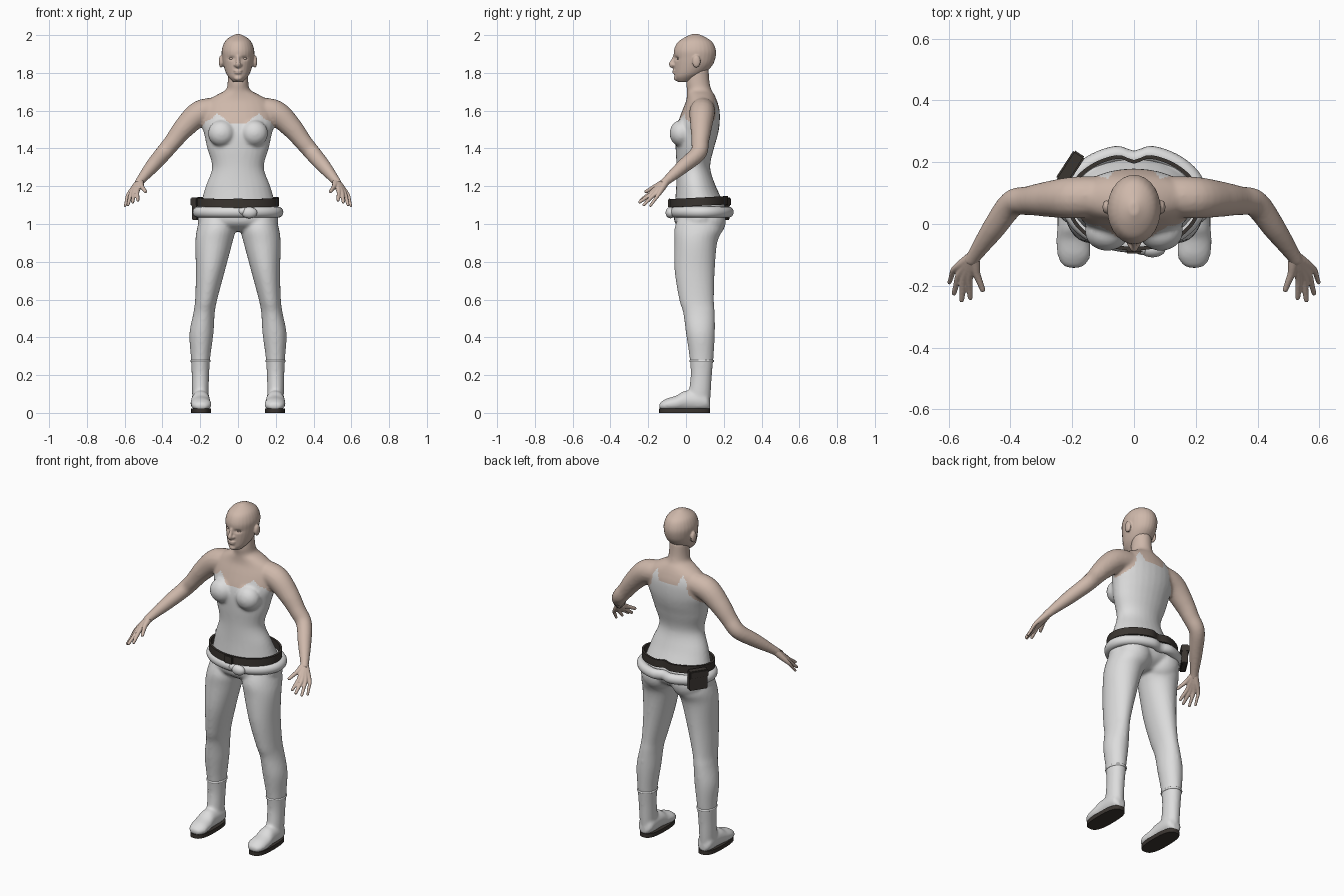
import bpy, bmesh, math
from mathutils import Vector, Matrix

if "Cube" in bpy.data.objects:
    bpy.data.objects.remove(bpy.data.objects["Cube"])


def material(name, rgb):
    m = bpy.data.materials.new(name)
    m.diffuse_color = (*rgb, 1)
    m.use_nodes = True
    m.node_tree.nodes["Principled BSDF"].inputs["Base Color"].default_value = m.diffuse_color
    return m


SKIN = material("skin", (0.62, 0.48, 0.405))
WHITE = material("white_cloth", (0.72, 0.72, 0.72))
DARK = material("dark_leather", (0.042, 0.035, 0.03))


def spline(rows, n=5):
    """Smooth interpolation through rows of numbers."""
    out = []
    for i in range(len(rows) - 1):
        a, b, c, d = (rows[max(i - 1, 0)], rows[i], rows[i + 1], rows[min(i + 2, len(rows) - 1)])
        for k in range(n):
            t = k / n
            out.append([0.5 * (2 * q + (r - p) * t + (2 * p - 5 * q + 4 * r - s) * t * t
                               + (3 * q - p - 3 * r + s) * t ** 3) for p, q, r, s in zip(a, b, c, d)])
    return out + [list(rows[-1])]


def skin_rings(bm, rings, closed=False):
    loops = [[bm.verts.new(p) for p in ring] for ring in rings]
    n = len(loops[0])
    for i in range(len(loops) if closed else len(loops) - 1):
        a, b = loops[i], loops[(i + 1) % len(loops)]
        for j in range(n):
            bm.faces.new((a[j], a[(j + 1) % n], b[(j + 1) % n], b[j]))
    if not closed:
        bm.faces.new(loops[0])
        bm.faces.new(loops[-1])


def circle(n=28):
    return [(math.cos(2 * math.pi * i / n), math.sin(2 * math.pi * i / n)) for i in range(n)]


def stack(bm, rows, s=1, axis="z"):
    """Ovals given as (height, x0, x1, w0, w1) stacked along z or y."""
    rings = []
    for h, x0, x1, w0, w1 in spline(rows):
        ring = []
        for c, d in circle():
            x, w = s * ((x0 + x1) / 2 + (x1 - x0) / 2 * c), (w0 + w1) / 2 + (w1 - w0) / 2 * d
            ring.append((x, w, h) if axis == "z" else (x, h, w))
        rings.append(ring)
    skin_rings(bm, rings)


def tube(bm, rows, s=1, n=5):
    """Round limb through (x, y, z, radius) rows."""
    pts = spline(rows, n)
    rings = []
    for i, p in enumerate(pts):
        t = Vector(pts[min(i + 1, len(pts) - 1)][:3]) - Vector(pts[max(i - 1, 0)][:3])
        u = t.cross(Vector((0, 1, 0.3))).normalized()
        v = t.cross(u).normalized()
        ring = [Vector(p[:3]) + p[3] * (u * c + v * d) for c, d in circle(16)]
        rings.append([(s * q.x, q.y, q.z) for q in ring])
    skin_rings(bm, rings)


def ball(bm, centre, size):
    m = Matrix.Translation(centre) @ Matrix.Diagonal((*size, 1))
    bmesh.ops.create_uvsphere(bm, u_segments=24, v_segments=16, radius=1, matrix=m)


def finish(name, bm, mats, voxel=0, smooth=5):
    bmesh.ops.recalc_face_normals(bm, faces=bm.faces)
    me = bpy.data.meshes.new(name)
    bm.to_mesh(me)
    bm.free()
    ob = bpy.data.objects.new(name, me)
    bpy.context.collection.objects.link(ob)
    if voxel:   # fuse overlapping volumes into one soft surface
        r = ob.modifiers.new("fuse", 'REMESH')
        r.mode, r.voxel_size = 'VOXEL', voxel
        f = ob.modifiers.new("soften", 'SMOOTH')
        f.factor, f.iterations = 0.5, smooth
        dg = bpy.context.evaluated_depsgraph_get()
        ob.data = bpy.data.meshes.new_from_object(ob.evaluated_get(dg))
        ob.modifiers.clear()
    ob.data.materials.clear()
    for m in mats:
        ob.data.materials.append(m)
    bpy.ops.object.select_all(action='DESELECT')
    bpy.context.view_layer.objects.active = ob
    ob.select_set(True)
    bpy.ops.object.shade_smooth_by_angle(angle=math.radians(45))
    return ob


# Body: torso, neck, arms, legs and feet fused together
bm = bmesh.new()
torso = [(0.96, 0.12, 0.0, 0.13), (1.0, 0.205, -0.055, 0.19), (1.05, 0.212, -0.065, 0.21),
         (1.1, 0.2, -0.06, 0.205), (1.2, 0.171, -0.052, 0.158), (1.3, 0.137, -0.05, 0.128),
         (1.4, 0.163, -0.055, 0.148), (1.47, 0.178, -0.055, 0.168), (1.53, 0.193, -0.045, 0.178),
         (1.6, 0.19, -0.02, 0.178), (1.65, 0.165, 0.0, 0.165), (1.685, 0.11, 0.005, 0.15),
         (1.71, 0.065, 0.005, 0.135), (1.75, 0.055, 0.0, 0.125), (1.82, 0.053, 0.01, 0.12)]
stack(bm, [(z, -rx, rx, f, b) for z, rx, f, b in torso])
leg = [(1.06, 0.03, 0.19, -0.03, 0.17), (0.98, 0.012, 0.216, -0.06, 0.195), (0.9, 0.03, 0.226, -0.062, 0.165),
       (0.75, 0.07, 0.223, -0.06, 0.152), (0.6, 0.11, 0.227, -0.036, 0.148), (0.53, 0.123, 0.236, -0.015, 0.152),
       (0.42, 0.13, 0.257, 0.0, 0.153), (0.3, 0.146, 0.25, 0.018, 0.146), (0.2, 0.153, 0.245, 0.025, 0.137),
       (0.1, 0.155, 0.243, 0.012, 0.131), (0.03, 0.155, 0.24, 0.0, 0.125)]
foot = [(0.128, 0.175, 0.22, 0.02, 0.06), (0.1, 0.15, 0.243, 0.012, 0.11), (0.0, 0.148, 0.247, 0.01, 0.118),
        (-0.05, 0.143, 0.252, 0.01, 0.092), (-0.1, 0.14, 0.248, 0.01, 0.077), (-0.13, 0.155, 0.235, 0.015, 0.06),
        (-0.142, 0.175, 0.215, 0.025, 0.048)]
arm = [(0.1, 0.09, 1.605, 0.065), (0.2, 0.085, 1.587, 0.068), (0.285, 0.08, 1.51, 0.057),
       (0.345, 0.075, 1.435, 0.047), (0.395, 0.065, 1.375, 0.044), (0.455, -0.015, 1.305, 0.038),
       (0.515, -0.1, 1.232, 0.025), (0.53, -0.125, 1.21, 0.024)]
for s in (1, -1):
    stack(bm, leg, s)
    stack(bm, foot, s, axis="y")
    tube(bm, arm, s)
    ball(bm, (s * 0.087, -0.025, 1.48), (0.072, 0.062, 0.07))
    ball(bm, (s * 0.1, 0.115, 1.02), (0.1, 0.097, 0.1))
body = finish("body", bm, [SKIN, WHITE], voxel=0.0085, smooth=6)

# Suit covers everything below a ragged neckline
FRONT = [(0, 1.53), (0.05, 1.535), (0.075, 1.56), (0.11, 1.585), (0.14, 1.555), (0.17, 1.545), (0.2, 1.5)]
BACK = [(0, 1.605), (0.06, 1.605), (0.085, 1.66), (0.11, 1.63), (0.125, 1.56), (0.16, 1.52), (0.2, 1.48)]


def neckline(x, y):
    pts = FRONT if y < 0.06 else BACK
    for (a, za), (b, zb) in zip(pts, pts[1:]):
        if x <= b:
            return za + (zb - za) * (x - a) / (b - a)
    return 1.15


for p in body.data.polygons:
    c = p.center
    p.material_index = int(c.z < neckline(abs(c.x), c.y))

# Hands: fingers fan out from the wrist
for s, side in ((1, "left"), (-1, "right")):
    bm = bmesh.new()
    for k, t, r in [((0.583, -0.148, 1.152), (0.598, -0.19, 1.095), 0.0075),
                    ((0.567, -0.167, 1.157), (0.583, -0.225, 1.1), 0.0085),
                    ((0.551, -0.178, 1.163), (0.558, -0.247, 1.115), 0.009),
                    ((0.534, -0.178, 1.172), (0.53, -0.24, 1.125), 0.009),
                    ((0.51, -0.16, 1.2), (0.489, -0.215, 1.17), 0.0095)]:
        k, t, w = Vector(k), Vector(t), Vector((0.52, -0.105, 1.226))
        tube(bm, [(*w, 0.02), (*w.lerp(k, 0.5), 0.017), (*k, r * 1.35), (*k.lerp(t, 0.55), r * 1.1),
                  (*t, r * 0.9), (*(t + (t - k) * 0.06), r * 0.4)], s, 3)
    finish(side + "_hand", bm, [SKIN], voxel=0.0035, smooth=3)

# Head with nose, lips, brow and ears
bm = bmesh.new()
skull = [(1.752, 0.025, -0.045, 0.02), (1.775, 0.048, -0.06, 0.06), (1.8, 0.064, -0.062, 0.1),
         (1.84, 0.077, -0.064, 0.14), (1.88, 0.084, -0.064, 0.156), (1.92, 0.086, -0.064, 0.158),
         (1.96, 0.073, -0.046, 0.142), (1.985, 0.05, -0.012, 0.11), (2.005, 0.014, 0.03, 0.068)]
stack(bm, [(z, -rx, rx, f, b) for z, rx, f, b in skull])
tube(bm, [(0, -0.06, 1.89, 0.008), (0, -0.07, 1.865, 0.01), (0, -0.077, 1.845, 0.014), (0, -0.064, 1.833, 0.012)])
ball(bm, (0, -0.061, 1.811), (0.024, 0.012, 0.006))
ball(bm, (0, -0.06, 1.8), (0.02, 0.012, 0.006))
ball(bm, (0, -0.05, 1.772), (0.022, 0.016, 0.014))
for s in (1, -1):
    ball(bm, (s * 0.014, -0.064, 1.842), (0.009, 0.01, 0.008))
    ball(bm, (s * 0.09, 0.055, 1.86), (0.012, 0.022, 0.033))
head = finish("head", bm, [SKIN], voxel=0.0045, smooth=4)
for v in head.data.vertices:   # eye sockets
    if v.co.y < 0:
        d = ((abs(v.co.x) - 0.034) / 0.017) ** 2 + ((v.co.z - 1.877) / 0.01) ** 2
        v.co.y += 0.01 * math.exp(-d)
bm = bmesh.new()
for s in (1, -1):
    ball(bm, (s * 0.034, -0.038, 1.876), (0.014, 0.011, 0.007))
finish("eyes", bm, [SKIN])


def hip_ring(name, mat, rx, y0, y1, z, rise, profile):
    """Sweep a profile of (outward, up) points around the hips."""
    bm = bmesh.new()
    rings = []
    for c, d in circle(72):
        cleft = 0.022 * math.exp(-(c * rx / 0.03) ** 2) if d > 0 else 0
        rings.append([(c * (rx + o), (y0 + y1) / 2 + d * ((y1 - y0) / 2 + o) - cleft, z + rise * d + h)
                      for o, h in profile])
    skin_rings(bm, rings, closed=True)
    return finish(name, bm, [mat])


# Belt and the padded roll beneath it
hip_ring("belt", DARK, 0.206, -0.074, 0.217, 1.118, 0.008, [(0, -0.022), (0.012, -0.022), (0.012, 0.022), (0, 0.022)])
hip_ring("waist_roll", WHITE, 0.213, -0.066, 0.232, 1.063, 0.0, [(0.027 * c, 0.029 * d) for c, d in circle(16)])
bm = bmesh.new()
ball(bm, (0.06, -0.082, 1.06), (0.042, 0.026, 0.03))
ball(bm, (0.025, -0.08, 1.068), (0.025, 0.02, 0.02))
finish("roll_knot", bm, [WHITE])


def box(name, mat, centre, size, turn=0):
    bm = bmesh.new()
    m = Matrix.Translation(centre) @ Matrix.Rotation(turn, 4, 'Z') @ Matrix.Diagonal((*size, 1))
    bmesh.ops.create_cube(bm, size=1, matrix=m)
    bmesh.ops.bevel(bm, geom=bm.edges[:], offset=0.005, segments=2, affect='EDGES')
    return finish(name, bm, [mat])


# Buckle plate and hip pouch with flap
box("buckle", DARK, (0, -0.088, 1.11), (0.055, 0.014, 0.05))
box("pouch", DARK, (-0.203, 0.18, 1.08), (0.105, 0.036, 0.115), math.radians(57))
box("pouch_flap", DARK, (-0.206, 0.182, 1.118), (0.11, 0.044, 0.045), math.radians(57))

# Shoe soles and trouser hems
for s, side in ((1, "left"), (-1, "right")):
    bm = bmesh.new()
    outline = [(s * (0.195 + 0.053 * math.copysign(abs(c) ** 0.7, c)),
                -0.007 + 0.135 * math.copysign(abs(d) ** 0.75, d)) for c, d in circle(40)]
    skin_rings(bm, [[(x, y, z) for x, y in outline] for z in (0, 0.024)])
    finish(side + "_sole", bm, [DARK])
    bm = bmesh.new()
    skin_rings(bm, [[(s * (0.198 + c * (0.05 + 0.004 * a)), 0.083 + d * (0.062 + 0.004 * a), 0.275 + 0.006 * b)
                     for a, b in circle(8)] for c, d in circle(40)], closed=True)
    finish(side + "_hem", bm, [WHITE])
